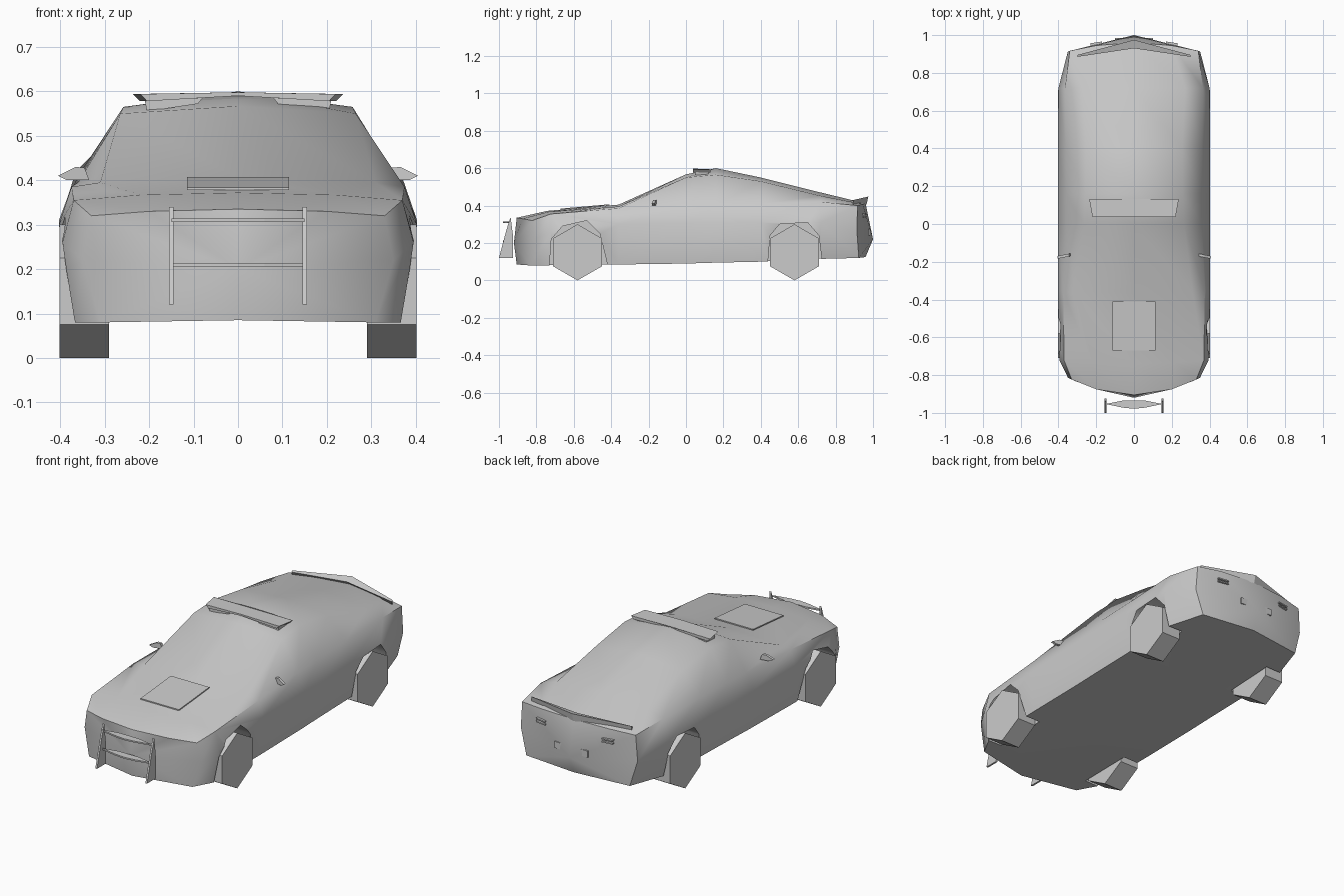
import bpy, bmesh, math

if "Cube" in bpy.data.objects:
    bpy.data.objects.remove(bpy.data.objects["Cube"])

def make(name, verts, faces, smooth=None):
    me = bpy.data.meshes.new(name)
    me.from_pydata(verts, [], faces)
    bm = bmesh.new()
    bm.from_mesh(me)
    bmesh.ops.recalc_face_normals(bm, faces=bm.faces)
    bm.to_mesh(me)
    bm.free()
    ob = bpy.data.objects.new(name, me)
    bpy.context.collection.objects.link(ob)
    bpy.ops.object.select_all(action='DESELECT')
    ob.select_set(True)
    bpy.context.view_layer.objects.active = ob
    if smooth:
        bpy.ops.object.shade_smooth_by_angle(angle=math.radians(smooth))
    return ob

def bridge(name, ring_a, ring_b, smooth=None):
    """Solid between two matching outlines."""
    n = len(ring_a)
    faces = [(i, (i + 1) % n, n + (i + 1) % n, n + i) for i in range(n)]
    faces += [tuple(range(n)), tuple(range(n, 2 * n))]
    return make(name, list(ring_a) + list(ring_b), faces, smooth)

def side_prism(name, prof, x0, x1):
    return bridge(name, [(x0, y, z) for y, z in prof], [(x1, y, z) for y, z in prof])

# Body: lofted sections (y, bow, bottom x/z, side x/z, shoulder x/z, roof edge x/z, centre z)
stations = [
    (-.905, .12, .31, .08, .35, .22, .33, .32, .20, .33, .335),
    (-.74, .02, .37, .08, .395, .26, .37, .355, .22, .367, .372),
    (-.36, 0, .375, .085, .403, .30, .375, .385, .31, .395, .405),
    (0, 0, .375, .09, .403, .31, .36, .395, .265, .55, .567),
    (.16, 0, .375, .095, .403, .31, .36, .40, .258, .565, .60),
    (.40, 0, .375, .10, .403, .31, .36, .41, .255, .53, .55),
    (.72, 0, .375, .115, .40, .31, .365, .42, .27, .452, .47),
    (.96, -.06, .31, .12, .35, .26, .34, .40, .20, .408, .412),
]
verts, faces = [], []
for y, bow, xb, zb, xs, zs, xh, zh, xr, zr, zt in stations:
    half = [(xb, zb), (xs, zs), (xh, zh), (xr, zr)]
    ring = [(0, zb + .005)] + half + [(0, zt)] + [(-x, z) for x, z in reversed(half)]
    verts += [(x, y + bow * (x / .4) ** 2, z) for x, z in ring]
N, M = 10, len(stations)
for s in range(M - 1):
    for i in range(N):
        j = (i + 1) % N
        faces.append((s * N + i, s * N + j, (s + 1) * N + j, (s + 1) * N + i))
verts += [(0, -.92, .2), (0, 1.0, .22)]
for i in range(N):
    j = (i + 1) % N
    faces.append((i, j, M * N))
    faces.append(((M - 1) * N + i, (M - 1) * N + j, M * N + 1))
body = make("body", verts, faces)

# Wheel arches cut into both sides
front_arch = [(-.735, .0), (-.72, .22), (-.66, .29), (-.53, .32), (-.46, .25), (-.40, .0)]
rear_arch = [(.43, .0), (.45, .24), (.50, .30), (.65, .31), (.71, .24), (.74, .0)]
cutters = []
for prof in (front_arch, rear_arch):
    for s in (-1, 1):
        cutters.append(side_prism("arch_cutter", prof, s * .285, s * .6))
bpy.ops.object.select_all(action='DESELECT')
bpy.context.view_layer.objects.active = body
body.select_set(True)
for c in cutters:
    c.hide_render = True
    mod = body.modifiers.new("arch", 'BOOLEAN')
    mod.operation = 'DIFFERENCE'
    mod.solver = 'EXACT'
    mod.object = c
    bpy.ops.object.modifier_apply(modifier=mod.name)
for c in cutters:
    bpy.data.objects.remove(c)
bpy.ops.object.shade_smooth_by_angle(angle=math.radians(50))

# Six-sided wheels
for label, wy in (("front", -.58), ("rear", .58)):
    for side, s in (("right", 1), ("left", -1)):
        hexa = [(wy + .15 * math.sin(k * math.pi / 3), .15 + .15 * math.cos(k * math.pi / 3))
                for k in range(6)]
        side_prism(f"{label}_{side}_wheel", hexa, s * .29, s * .402)

# Push bar: two tapered uprights and two lens-shaped crossbars
for s in (-1, 1):
    side_prism("push_bar_upright", [(-1, .12), (-.925, .12), (-.925, .24), (-.938, .34), (-.96, .27)],
               s * .145, s * .155)
for z in (.31, .21):
    outline = [(-.15, -.953), (-.06, -.972), (0, -.978), (.06, -.972), (.15, -.953), (.06, -.935), (-.06, -.935)]
    bridge("push_bar_crossbar", [(x, y, z - .004) for x, y in outline], [(x, y, z + .004) for x, y in outline])

# Roof light bar with two feet
top = [(-.22, .037), (0, .037), (.22, .037), (.237, .132), (0, .132), (-.237, .132)]
bridge("light_bar", [(x * .93, y, .578 + .012 * (x == 0)) for x, y in top],
       [(x, y, .594 + .004 * (x == 0)) for x, y in top], 40)
for s in (-1, 1):
    foot = [(s * .09, .572), (s * .205, .555), (s * .21, .58), (s * .08, .585)]
    bridge("light_bar_foot", [(x, .05, z) for x, z in foot], [(x, .12, z) for x, z in foot])

# Bonnet panel
panel = [(-.115, -.67, .384), (.115, -.67, .384), (.115, -.41, .407), (-.115, -.41, .407)]
bridge("bonnet_panel", panel, [(x, y, z - .006) for x, y, z in panel])

# Rear spoiler, V-shaped in plan
for s in (-1, 1):
    bridge("rear_spoiler", [(0, .93, .435), (0, .975, .448), (0, .965, .405)],
           [(s * .30, .885, .425), (s * .30, .895, .43), (s * .30, .893, .405)])

# Door mirrors
for s in (-1, 1):
    arm = [(s * .335, .40), (s * .385, .40), (s * .405, .41), (s * .365, .43), (s * .345, .428)]
    bridge("door_mirror", [(x, -.155 - .2 * abs(abs(x) - .335), z) for x, z in arm],
           [(x, -.17 - .2 * abs(abs(x) - .335), z) for x, z in arm])

# Rear plate and tail lights
def rear_strip(name, xa, xb, z0, z1, ya, yb):
    q = [(xa, ya, z0), (xb, yb, z0), (xb, yb, z1), (xa, ya, z1)]
    bridge(name, q, [(x, y - .02, z) for x, y, z in q])

rear_strip("rear_plate", -.10, .10, .24, .275, .984, .984)
for s in (-1, 1):
    for z in (.335, .35):
        rear_strip("tail_light", s * .17, s * .23, z, z + .007, .966, .957)
